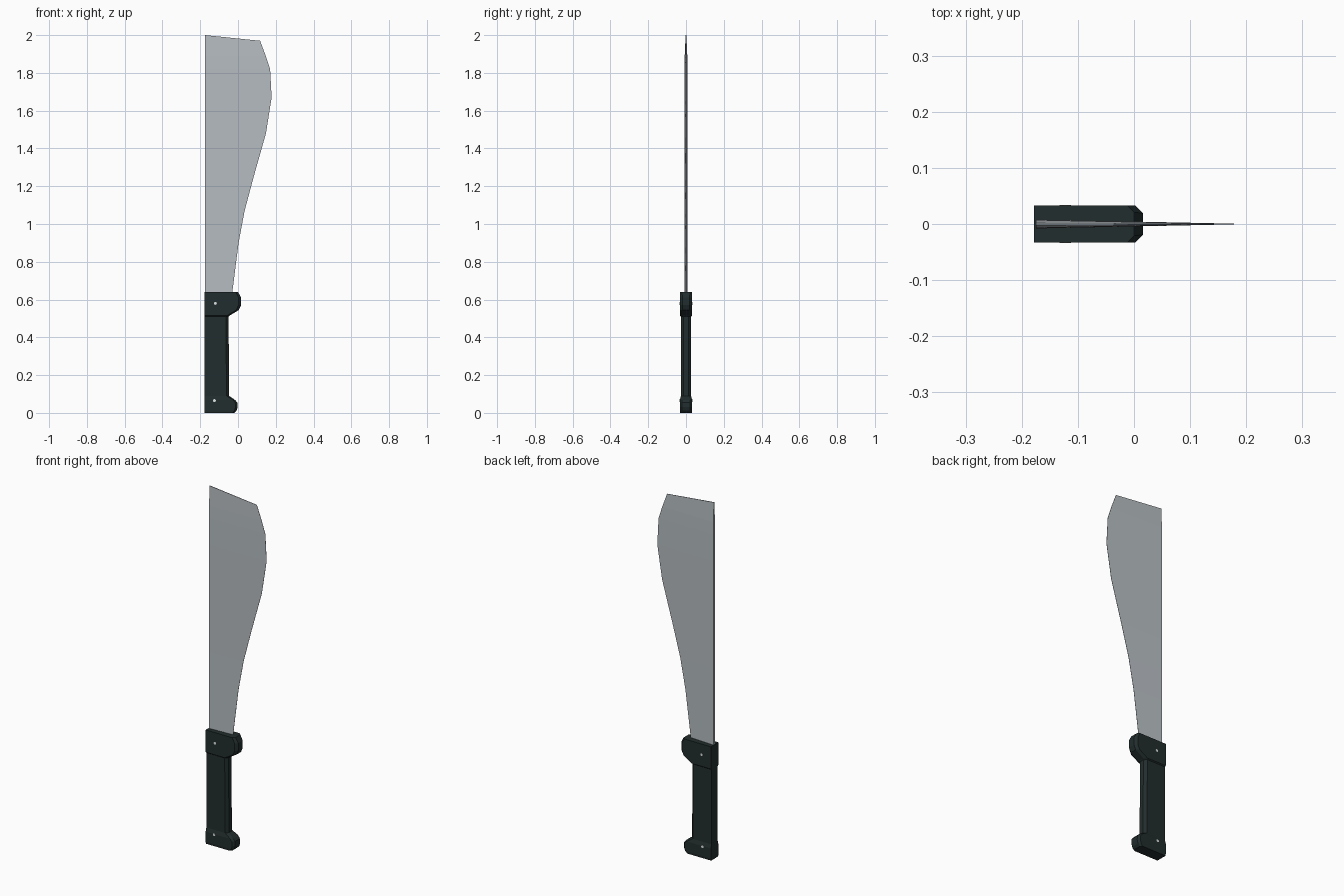
import bpy, bmesh, math
from mathutils import Matrix

if "Cube" in bpy.data.objects:
    bpy.data.objects.remove(bpy.data.objects["Cube"])


def material(name, rgb):
    m = bpy.data.materials.new(name)
    m.diffuse_color = (*rgb, 1)
    m.use_nodes = True
    m.node_tree.nodes["Principled BSDF"].inputs["Base Color"].default_value = m.diffuse_color
    return m


steel = material("blade_steel", (0.47, 0.51, 0.54))
rubber = material("dark_grip", (0.016, 0.026, 0.026))
bright = material("rivet_metal", (0.75, 0.78, 0.78))


def finish(bm, name, mat):
    bmesh.ops.recalc_face_normals(bm, faces=bm.faces[:])
    me = bpy.data.meshes.new(name)
    bm.to_mesh(me)
    bm.free()
    me.materials.append(mat)
    ob = bpy.data.objects.new(name, me)
    bpy.context.collection.objects.link(ob)
    return ob


def loft(rings, name, mat):
    """Skin matching closed rings and cap both ends."""
    bm = bmesh.new()
    loops = [[bm.verts.new(p) for p in ring] for ring in rings]
    n = len(loops[0])
    for a, b in zip(loops, loops[1:]):
        for i in range(n):
            j = (i + 1) % n
            bm.faces.new((a[i], a[j], b[j], b[i]))
    bm.faces.new(loops[0])
    bm.faces.new(loops[-1])
    return finish(bm, name, mat)


BACK = -0.178

# Blade: wedge section, (spine z, edge x, edge z, spine half thickness)
blade = [(0.55, -0.045, 0.55, 0.008), (0.64, -0.03, 0.64, 0.008),
         (0.9, 0.003, 0.9, 0.008), (1.07, 0.035, 1.07, 0.008),
         (1.25, 0.083, 1.25, 0.008), (1.48, 0.148, 1.48, 0.008),
         (1.67, 0.178, 1.67, 0.008), (1.82, 0.17, 1.82, 0.008),
         (1.89, 0.147, 1.89, 0.007), (2.0, 0.117, 1.97, 0.002)]
loft([[(-0.175, -t, zs), (xe, -0.0006, ze), (xe, 0.0006, ze), (-0.175, t, zs)]
      for zs, xe, ze, t in blade], "blade", steel)

# Handle: (z, front x, half thickness, front chamfer), pommel to guard
handle = [(0.0, -0.02, 0.031, 0.010), (0.012, -0.008, 0.033, 0.011),
          (0.03, -0.002, 0.033, 0.011), (0.055, -0.004, 0.033, 0.011),
          (0.068, -0.015, 0.033, 0.011), (0.09, -0.047, 0.027, 0.014),
          (0.51, -0.05, 0.027, 0.014), (0.515, -0.045, 0.033, 0.014),
          (0.545, 0.005, 0.033, 0.014), (0.57, 0.016, 0.033, 0.014),
          (0.612, 0.016, 0.033, 0.014), (0.64, 0.0, 0.033, 0.012)]
loft([[(BACK, -t, z), (xf - c, -t, z), (xf, c - t, z),
       (xf, t - c, z), (xf - c, t, z), (BACK, t, z)]
      for z, xf, t, c in handle], "handle", rubber)

# Rivets through pommel and guard
for name, x, z in (("pommel_rivet", -0.125, 0.065), ("guard_rivet", -0.12, 0.58)):
    bm = bmesh.new()
    bmesh.ops.create_cone(bm, cap_ends=True, segments=8, radius1=0.008,
                          radius2=0.008, depth=0.068,
                          matrix=Matrix.Translation((x, 0, z)) @ Matrix.Rotation(math.pi / 2, 4, 'X'))
    finish(bm, name, bright)
